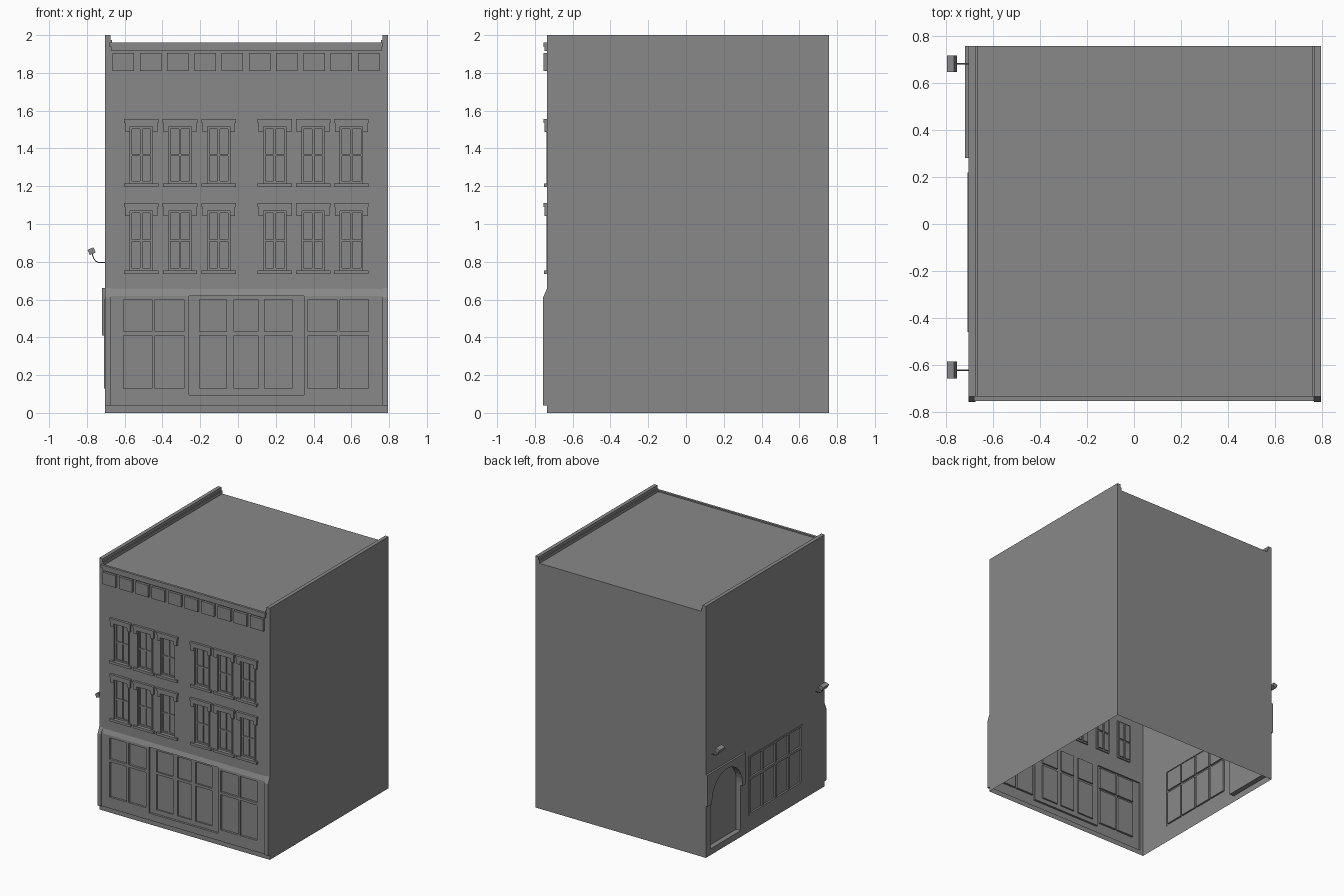
import bpy, bmesh, math
from mathutils import Vector, Matrix

if "Cube" in bpy.data.objects:
    bpy.data.objects.remove(bpy.data.objects["Cube"])

grey = bpy.data.materials.new("mid grey")
grey.use_nodes = True
grey.diffuse_color = (0.25, 0.25, 0.25, 1)
grey.node_tree.nodes["Principled BSDF"].inputs["Base Color"].default_value = grey.diffuse_color

# Main dimensions
LEFT, RIGHT, FRONT, BACK, ROOF, TOP = -0.705, 0.795, -0.735, 0.757, 1.95, 2.0
WALL = 0.03


def finish(name, bm):
    mesh = bpy.data.meshes.new(name)
    bm.to_mesh(mesh)
    bm.free()
    mesh.materials.append(grey)
    obj = bpy.data.objects.new(name, mesh)
    bpy.context.collection.objects.link(obj)
    return obj


def sheet(name, place, u_range, v_range, panels=()):
    """Stepped wall surface: each panel is (u0, u1, v0, v1, outward depth); later ones win."""
    us = sorted({*u_range, *(u for p in panels for u in p[:2])})
    vs = sorted({*v_range, *(v for p in panels for v in p[2:4])})

    def depth(i, j):
        u, v = (us[i] + us[i + 1]) / 2, (vs[j] + vs[j + 1]) / 2
        d = 0
        for a, b, c, e, level in panels:
            if a < u < b and c < v < e:
                d = level
        return d

    bm = bmesh.new()

    def quad(*pts):
        bm.faces.new([bm.verts.new(place(*p)) for p in pts])

    for i in range(len(us) - 1):
        for j in range(len(vs) - 1):
            a, b, c, e, d = us[i], us[i + 1], vs[j], vs[j + 1], depth(i, j)
            quad((a, c, d), (b, c, d), (b, e, d), (a, e, d))
            if i + 2 < len(us) and depth(i + 1, j) != d:
                n = depth(i + 1, j)
                quad((b, c, d), (b, c, n), (b, e, n), (b, e, d))
            if j + 2 < len(vs) and depth(i, j + 1) != d:
                n = depth(i, j + 1)
                quad((a, e, d), (b, e, d), (b, e, n), (a, e, n))
    bmesh.ops.remove_doubles(bm, verts=bm.verts, dist=1e-5)
    return finish(name, bm)


def box(name, x0, x1, y0, y1, z0, z1):
    bm = bmesh.new()
    bmesh.ops.create_cube(bm, size=1)
    for v in bm.verts:
        v.co = Vector(((x0 + x1) / 2 + v.co.x * (x1 - x0),
                       (y0 + y1) / 2 + v.co.y * (y1 - y0),
                       (z0 + z1) / 2 + v.co.z * (z1 - z0)))
    return finish(name, bm)


def prism(name, outline, x0, x1):
    """Extrude a (y, z) outline along x."""
    bm = bmesh.new()
    face = bm.faces.new([bm.verts.new((x0, y, z)) for y, z in outline])
    new = bmesh.ops.extrude_face_region(bm, geom=[face])["geom"]
    bmesh.ops.translate(bm, vec=(x1 - x0, 0, 0),
                        verts=[g for g in new if isinstance(g, bmesh.types.BMVert)])
    bmesh.ops.recalc_face_normals(bm, faces=bm.faces)
    return finish(name, bm)


# Shop front panels: raised surround, recessed middle bay, two rows of panes
panels = [(LEFT + WALL, RIGHT - WALL, 0.04, 0.62, 0.013), (-0.26, 0.35, 0.095, 0.62, -0.004)]
shop_panes = [(-0.605, -0.455), (-0.44, -0.285), (-0.205, -0.06), (-0.02, 0.105),
              (0.14, 0.285), (0.37, 0.525), (0.54, 0.69)]
for a, b in shop_panes:
    level = -0.016 if -0.26 < a < 0.35 else -0.004
    panels += [(a, b, 0.13, 0.41, level), (a, b, 0.43, 0.60, level)]

# Upper windows: recessed sash with four panes
window_centres = [-0.512, -0.307, -0.102, 0.195, 0.398, 0.6]
window_sills = [0.755, 1.215]
for sill, head in zip(window_sills, (1.07, 1.515)):
    middle = (sill + head) / 2
    for x in window_centres:
        panels.append((x - 0.06, x + 0.06, sill, head, -0.01))
        for a, b in ((x - 0.05, x - 0.006), (x + 0.006, x + 0.05)):
            panels += [(a, b, sill + 0.012, middle - 0.006, -0.018),
                       (a, b, middle + 0.006, head - 0.012, -0.018)]
sheet("front_wall", lambda u, v, d: (u, FRONT - d, v), (LEFT, RIGHT), (0, ROOF), panels)

# Side wall with large window and door recess (u runs towards the front)
side = [(-0.22, 0.46, 0.13, 0.60, 0.004), (-0.70, -0.32, 0.05, 0.62, -0.04)]
for i in range(4):
    a = -0.205 + i * 0.165
    side += [(a, a + 0.15, 0.145, 0.41, -0.01), (a, a + 0.15, 0.43, 0.585, -0.01)]
sheet("door_side_wall", lambda u, v, d: (LEFT - d, -u, v), (-BACK, -FRONT), (0, ROOF), side)

# Plain walls and roof
sheet("plain_side_wall", lambda u, v, d: (RIGHT + d, u, v), (FRONT, BACK), (0, ROOF))
sheet("back_wall", lambda u, v, d: (-u, BACK + d, v), (-RIGHT, -LEFT), (0, ROOF))
sheet("roof", lambda u, v, d: (u, v, ROOF + d), (LEFT, RIGHT), (FRONT, BACK))

# Parapets with a low inner curb, and shop pilasters below them
for name, x0, x1, c0, c1 in (("right", LEFT, LEFT + WALL, LEFT + WALL, LEFT + WALL + 0.008),
                             ("left", RIGHT - WALL, RIGHT, RIGHT - WALL - 0.008, RIGHT - WALL)):
    box(name + "_parapet", x0, x1, FRONT, BACK, ROOF, TOP)
    box(name + "_parapet_curb", c0, c1, FRONT, BACK, ROOF, ROOF + 0.025)
    prism(name + "_pilaster",
          [(FRONT, 0.04), (-0.757, 0.04), (-0.757, 0.61), (FRONT, 0.66)], x0, x1)

# Sloped ledge over the shop front
prism("shop_ledge", [(FRONT, 0.62), (-0.748, 0.62), (FRONT, 0.655)], LEFT + WALL, RIGHT - WALL)

# Window sills, jambs and eared heads
for row, (sill, head) in enumerate(zip(window_sills, (1.085, 1.53))):
    for n, x in enumerate(window_centres):
        tag = f"_{row + 1}_{n + 1}"
        box("window_sill" + tag, x - 0.091, x + 0.091, -0.752, FRONT, sill - 0.02, sill)
        box("window_cap" + tag, x - 0.092, x + 0.092, -0.754, FRONT, head + 0.005, head + 0.025)
        box("window_lintel" + tag, x - 0.087, x + 0.087, -0.749, FRONT, head - 0.015, head + 0.005)
        for s in (-1, 1):
            a, b = sorted((x + s * 0.06, x + s * 0.087))
            box("window_ear" + tag, a, b, -0.749, FRONT, head - 0.042, head - 0.015)
            a, b = sorted((x + s * 0.06, x + s * 0.072))
            box("window_jamb" + tag, a, b, -0.739, FRONT, sill, head - 0.042)

# Cornice with a row of blocks
box("cornice_upper", LEFT + 0.025, RIGHT - WALL, -0.754, FRONT, 1.938, 1.96)
box("cornice_lower", LEFT + 0.035, RIGHT - WALL - 0.005, -0.748, FRONT, 1.915, 1.938)
for i in range(10):
    x = -0.607 + i * 0.1443
    box(f"cornice_block_{i + 1}", x - 0.057, x + 0.057, -0.754, FRONT, 1.81, 1.905)

# Arched door hood
arch = [(0.51 + 0.19 * math.cos(t), 0.43 + 0.19 * math.sin(t))
        for t in (math.pi * k / 16 for k in range(17))]
hood = [(BACK, 0.41), (BACK, 0.66), (0.28, 0.66), (0.28, 0.41), (0.32, 0.41)]
prism("door_hood", hood + arch[::-1] + [(0.70, 0.41)], -0.72, LEFT + 0.036)

# Wall lamps on curved arms
for n, y in enumerate((0.682, -0.622)):
    curve = bpy.data.curves.new("arm_path", "CURVE")
    curve.dimensions = "3D"
    curve.bevel_depth = 0.003
    curve.bevel_resolution = 1
    path = [(LEFT, 0.797), (-0.74, 0.797), (-0.755, 0.805), (-0.765, 0.82), (-0.772, 0.845)]
    spline = curve.splines.new("POLY")
    spline.points.add(len(path) - 1)
    for p, (x, z) in zip(spline.points, path):
        p.co = (x, y, z, 1)
    curve.materials.append(grey)
    arm = bpy.data.objects.new(f"lamp_arm_{n + 1}", curve)
    bpy.context.collection.objects.link(arm)
    head = box(f"lamp_head_{n + 1}", -0.017, 0.017, -0.036, 0.036, -0.015, 0.015)
    head.matrix_world = Matrix.Translation((-0.775, y, 0.856)) @ Matrix.Rotation(-0.4, 4, "Y")
